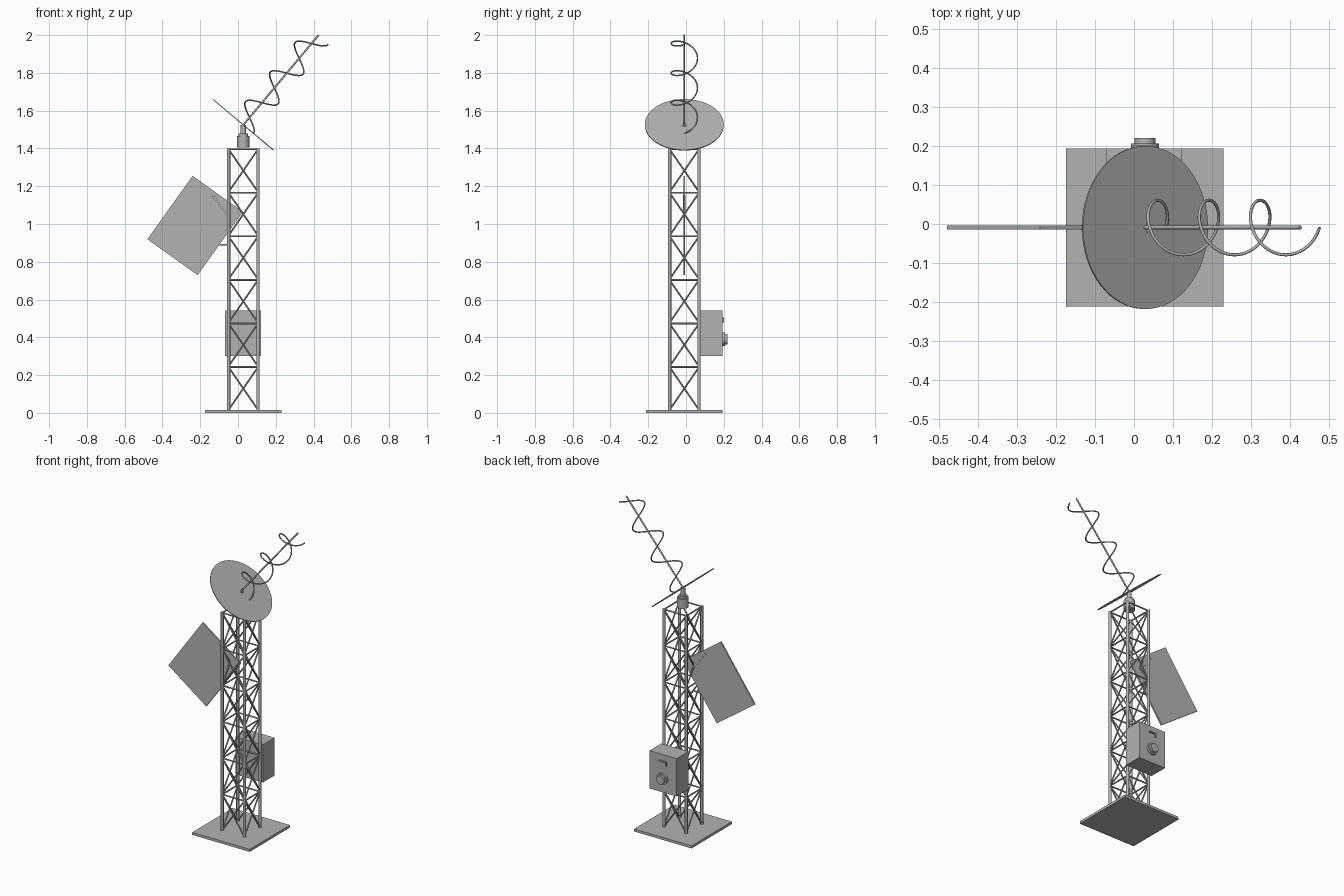
import bpy, bmesh, math
from mathutils import Vector, Matrix

old = bpy.data.objects.get("Cube")
if old:
    bpy.data.objects.remove(old, do_unlink=True)

GREY = (0.45, 0.45, 0.45, 1)
mat = bpy.data.materials.new("plain grey")
mat.use_nodes = True
mat.diffuse_color = GREY
mat.node_tree.nodes["Principled BSDF"].inputs["Base Color"].default_value = GREY

CENTRE = Vector((0.028, -0.009, 0))


def finish(name, bm, smooth=False):
    mesh = bpy.data.meshes.new(name)
    bm.to_mesh(mesh)
    bm.free()
    obj = bpy.data.objects.new(name, mesh)
    bpy.context.collection.objects.link(obj)
    mesh.materials.append(mat)
    if smooth:
        bpy.ops.object.select_all(action="DESELECT")
        obj.select_set(True)
        bpy.context.view_layer.objects.active = obj
        bpy.ops.object.shade_smooth_by_angle(angle=math.radians(40))
    return obj


def add_rod(bm, a, b, radius, sides=12):
    a, b = Vector(a), Vector(b)
    axis = b - a
    turn = axis.to_track_quat("Z", "Y").to_matrix().to_4x4()
    bmesh.ops.create_cone(bm, cap_ends=True, segments=sides, radius1=radius, radius2=radius,
                          depth=axis.length, matrix=Matrix.Translation((a + b) / 2) @ turn)


def add_box(bm, centre, size, turn=Matrix()):
    bmesh.ops.create_cube(bm, size=1, matrix=Matrix.Translation(centre) @ turn
                          @ Matrix.Diagonal((*size, 1)))


def rods(name, parts, sides=12):
    bm = bmesh.new()
    for a, b, radius in parts:
        add_rod(bm, a, b, radius, sides)
    return finish(name, bm, True)


def boxes(name, parts, turn=Matrix()):
    bm = bmesh.new()
    for centre, size in parts:
        add_box(bm, centre, size, turn)
    return finish(name, bm)


# Ground plate
PLATE, TOP, HALF, BAYS = 0.016, 1.4, 0.078, 6
boxes("base_plate", [(CENTRE + Vector((0, 0, PLATE / 2)), (0.404, 0.404, PLATE))])


# Lattice mast: legs, horizontal rails and crossed braces
corners = [CENTRE + Vector((sx * HALF, sy * HALF, 0))
           for sx, sy in ((-1, -1), (1, -1), (1, 1), (-1, 1))]
up = Vector((0, 0, 1))
rods("mast_legs", [(c + up * PLATE, c + up * TOP, 0.009) for c in corners])

rails, braces = [], []
step = (TOP - PLATE) / BAYS
for i, a in enumerate(corners):
    b = corners[(i + 1) % 4]
    for bay in range(BAYS):
        low, high = up * (PLATE + bay * step), up * (PLATE + (bay + 1) * step - 0.004)
        rails.append((a + high, b + high, 0.0045))
        braces += [(a + low, b + high, 0.0045), (b + low, a + high, 0.0045)]
rods("mast_rails", rails, 8)
rods("mast_braces", braces, 8)

# Rotator on the mast top
def on_axis(z):
    return CENTRE + up * z

rods("rotator", [(on_axis(1.405), on_axis(1.465), 0.033),
                 (on_axis(1.465), on_axis(1.478), 0.026),
                 (on_axis(1.478), on_axis(1.525), 0.014)], 24)

# Tilted reflector disc and antenna boom
TILT = math.radians(40)
aim = Vector((math.sin(TILT), 0, math.cos(TILT)))
side = Vector((math.cos(TILT), 0, -math.sin(TILT)))
hub = on_axis(1.525)
rods("reflector_disc", [(hub - aim * 0.0025, hub + aim * 0.0025, 0.209)], 64)
rods("antenna_boom", [(hub, hub + aim * 0.62, 0.005)])

# Helical antenna wire
curve = bpy.data.curves.new("helix_path", "CURVE")
curve.dimensions = "3D"
curve.bevel_depth = 0.004
curve.bevel_resolution = 2
curve.use_fill_caps = True
TURNS, COUNT = 3, 145
spline = curve.splines.new("POLY")
spline.points.add(COUNT - 1)
for i, point in enumerate(spline.points):
    t = i / (COUNT - 1)
    angle = t * TURNS * math.tau
    p = hub + aim * 0.613 * t + side * 0.07 * math.cos(angle)
    p.y += 0.07 * math.sin(angle)
    point.co = (*p, 1)
spline.use_smooth = True
helix = bpy.data.objects.new("helical_wire", curve)
curve.materials.append(mat)
bpy.context.collection.objects.link(helix)

# Tilted flat panel and its struts
y = CENTRE.y
boxes("flat_panel", [((-0.227, y, 0.992), (0.412, 0.01, 0.327))],
      Matrix.Rotation(math.radians(-54.5), 4, "Y"))
rods("panel_struts", [((-0.133, y, 1.15), (-0.05, y, 1.04), 0.007),
                      ((-0.11, y, 0.89), (-0.05, y, 0.89), 0.005)])

# Equipment cabinet with dial and handle on its back
boxes("cabinet", [((0.026, 0.134, 0.422), (0.192, 0.118, 0.24))])
rods("cabinet_dial", [((0.028, 0.19, 0.39), (0.028, 0.207, 0.39), 0.036),
                      ((0.028, 0.207, 0.39), (0.028, 0.221, 0.39), 0.027)], 24)
boxes("cabinet_handle", [((0.024, 0.197, 0.5), (0.05, 0.01, 0.008)),
                         ((0.003, 0.197, 0.489), (0.008, 0.01, 0.022))])
